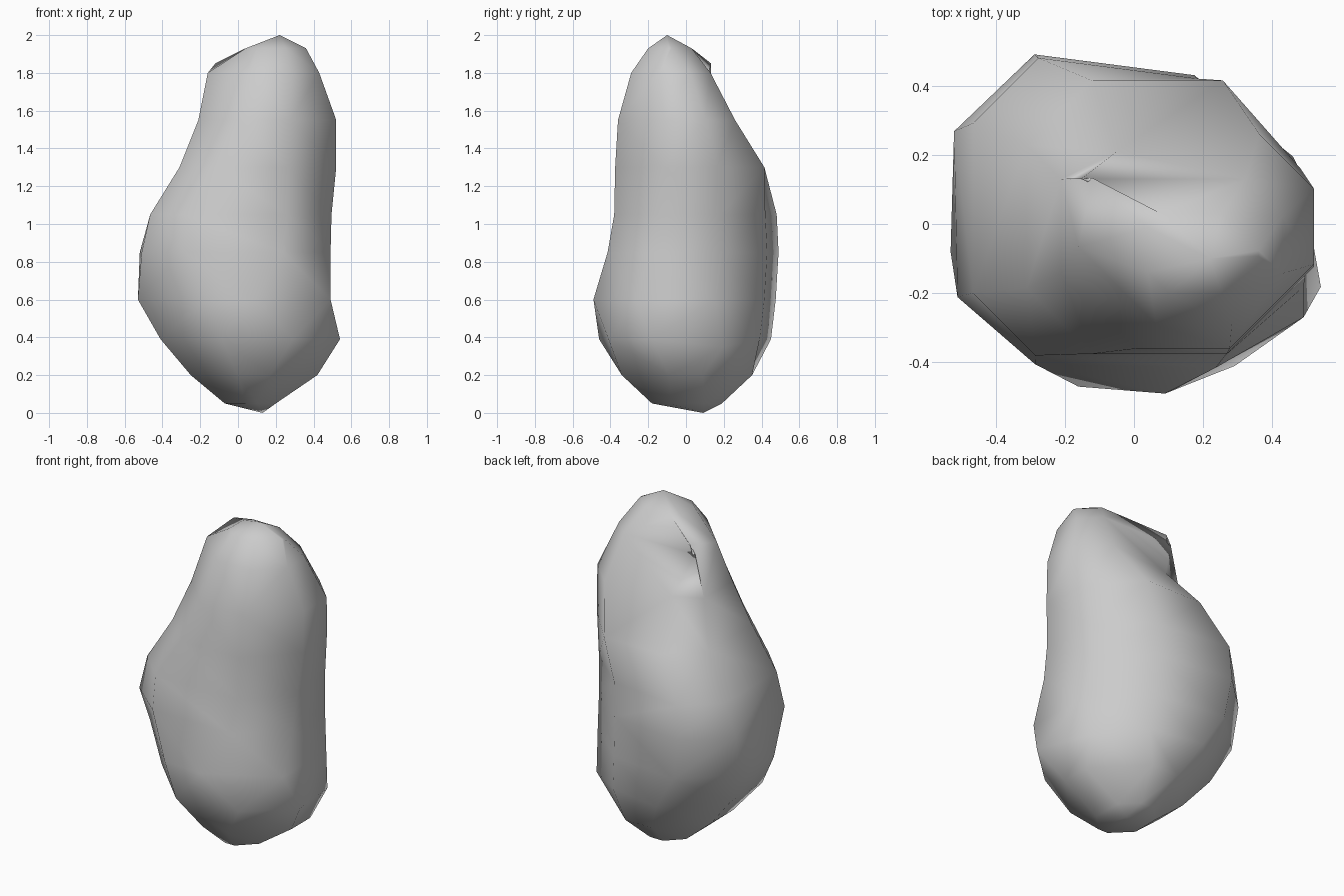
import bpy, bmesh, math

if "Cube" in bpy.data.objects:
    bpy.data.objects.remove(bpy.data.objects["Cube"])

# Boulder cross-sections: height, then reach from the axis toward
# E, NE, N, NW, W, SW, S, SE (N is the back, +y)
sections = [
    (0.05, .20, .21, .19, .12, .07, .10, .18, .20),
    (0.20, .42, .36, .35, .26, .25, .24, .34, .36),
    (0.39, .54, .47, .45, .40, .41, .39, .46, .51),
    (0.60, .52, .47, .475, .51, .53, .46, .49, .53),
    (0.85, .49, .47, .49, .55, .54, .51, .435, .475),
    (1.05, .495, .47, .48, .535, .465, .47, .38, .455),
    (1.30, .52, .475, .415, .38, .31, .35, .375, .455),
    (1.55, .52, .44, .26, .24, .21, .25, .36, .45),
    (1.80, .43, .32, .13, .20, .16, .16, .29, .405),
    (1.93, .36, .20, .03, -.035, -.04, .07, .20, .32),
]


def corner(reach, i):
    """Corner where two neighbouring side lines of a section meet."""
    a, b = i * math.pi / 4, (i + 1) * math.pi / 4
    p, q = reach[i], reach[(i + 1) % 8]
    det = math.sin(b - a)
    return ((p * math.sin(b) - q * math.sin(a)) / det,
            (q * math.cos(a) - p * math.cos(b)) / det)


bm = bmesh.new()
rings = []
for z, *reach in sections:
    rings.append([bm.verts.new((*corner(reach, i), z)) for i in range(8)])


def shift(level, i, dx, dy, dz=0.0):
    co = rings[level][i].co
    co.x, co.y, co.z = co.x + dx, co.y + dy, co.z + dz


# Hollow under the upper back-left lip, and the lip itself
shift(7, 2, 0.03, -0.05)
shift(8, 3, 0.04, 0.01, 0.05)
# Flattened back-right side
for level in (2, 3, 4, 5):
    shift(level, 1, 0.0, -0.06)
shift(2, 0, -0.08, 0.07, -0.04)
for level in (3, 4, 5, 6):
    shift(level, 0, -0.04, 0.01)
# Irregular left side
for level in (3, 4):
    shift(level, 3, 0.02, 0.03)
shift(3, 4, 0.0, 0.04)
shift(4, 4, 0.03, -0.03)
# Blunt ridge at the lower front
shift(3, 5, 0.0, 0.02)
shift(4, 5, 0.0, 0.03)
shift(3, 6, -0.17, 0.0)
shift(4, 6, 0.0, 0.02)
shift(2, 6, 0.03, 0.05)
shift(3, 7, -0.03, -0.04)

# Skin between sections
for low, high in zip(rings, rings[1:]):
    for i in range(8):
        j = (i + 1) % 8
        bm.faces.new((low[i], low[j], high[j], high[i]))

# Pointed foot and crown
foot = bm.verts.new((0.13, 0.09, 0))
crown = bm.verts.new((0.22, -0.10, 2))
for i in range(8):
    j = (i + 1) % 8
    bm.faces.new((foot, rings[0][j], rings[0][i]))
    bm.faces.new((crown, rings[-1][i], rings[-1][j]))

bmesh.ops.triangulate(bm, faces=bm.faces[:], quad_method='SHORT_EDGE')
bmesh.ops.recalc_face_normals(bm, faces=bm.faces[:])
for f in bm.faces:
    f.smooth = True

mesh = bpy.data.meshes.new("boulder")
bm.to_mesh(mesh)
bm.free()
boulder = bpy.data.objects.new("boulder", mesh)
bpy.context.collection.objects.link(boulder)
